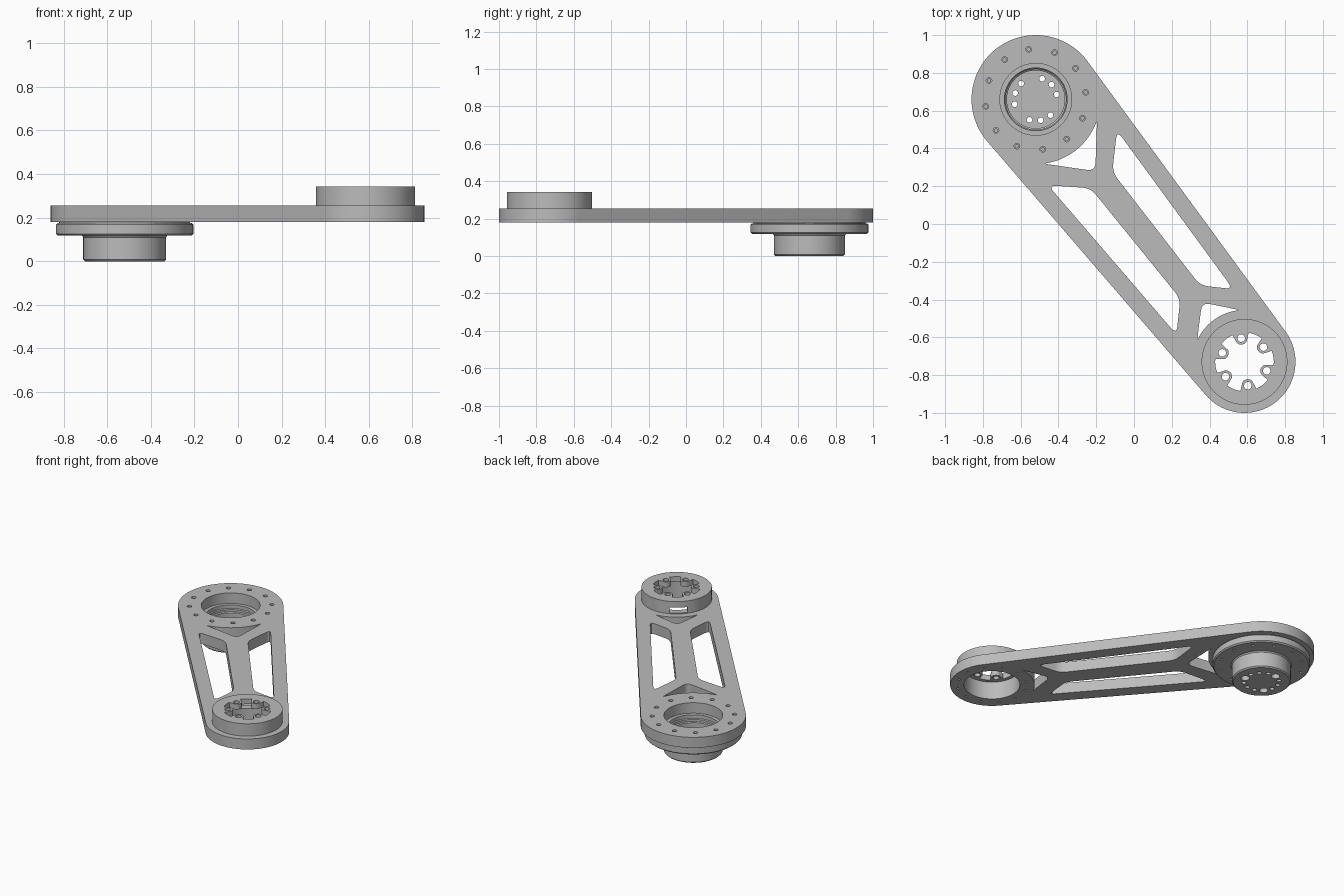
import bpy, bmesh, math
from math import sin, cos, pi, radians
from mathutils import Vector

if "Cube" in bpy.data.objects:
    bpy.data.objects.remove(bpy.data.objects["Cube"], do_unlink=True)

BIG = Vector((-0.52, 0.66))      # centre of the wide end
SMALL = Vector((0.585, -0.73))   # centre of the narrow end
BIG_R, SMALL_R = 0.34, 0.27
Z0, Z1, TOP = 0.18, 0.255, 0.343
axis = SMALL - BIG
axis_angle = math.atan2(axis.y, axis.x)

metal = bpy.data.materials.new("light_grey_metal")
metal.use_nodes = True
grey = (0.5, 0.5, 0.5, 1)
metal.diffuse_color = grey
metal.node_tree.nodes["Principled BSDF"].inputs["Base Color"].default_value = grey


def arc(c, r, a0, a1, n):
    return [c + Vector((cos(a), sin(a))) * r
            for a in (a0 + (a1 - a0) * i / n for i in range(n + 1))]


def circle(c, r, n=64):
    return arc(c, r, 0, 2 * pi, n)[:-1]


def ring(c, r, start, angles):
    return [c + Vector((cos(radians(start + a)), sin(radians(start + a)))) * r for a in angles]


def fillet(points, size):
    """Round the sharp corners of a 2D outline."""
    out = []
    for i, p in enumerate(points):
        a, b = points[i - 1] - p, points[(i + 1) % len(points)] - p
        if a.angle(b) > radians(150):
            out.append(p)
            continue
        pa = p + a.normalized() * min(size, a.length * 0.45)
        pb = p + b.normalized() * min(size, b.length * 0.45)
        for k in range(7):
            t = k / 6
            out.append(pa * (1 - t) ** 2 + p * 2 * t * (1 - t) + pb * t * t)
    return out


def make(name, bm):
    bmesh.ops.recalc_face_normals(bm, faces=bm.faces)
    mesh = bpy.data.meshes.new(name)
    bm.to_mesh(mesh)
    bm.free()
    mesh.materials.append(metal)
    ob = bpy.data.objects.new(name, mesh)
    bpy.context.collection.objects.link(ob)
    return ob


def prism(name, outlines, z0, z1):
    """Extrude one or more separate outlines."""
    bm = bmesh.new()
    for pts in outlines:
        f = bm.faces.new([bm.verts.new((p.x, p.y, z0)) for p in pts])
        ext = bmesh.ops.extrude_face_region(bm, geom=[f])["geom"]
        bmesh.ops.translate(bm, vec=(0, 0, z1 - z0),
                            verts=[v for v in ext if isinstance(v, bmesh.types.BMVert)])
    return make(name, bm)


def lathe(name, c, profile, n=96):
    bm = bmesh.new()
    verts = [bm.verts.new((c.x + r, c.y, z)) for r, z in profile]
    edges = [bm.edges.new(e) for e in zip(verts, verts[1:])]
    bmesh.ops.spin(bm, geom=verts + edges, cent=(c.x, c.y, 0), axis=(0, 0, 1),
                   angle=2 * pi, steps=n, use_duplicate=False)
    bmesh.ops.remove_doubles(bm, verts=bm.verts, dist=1e-5)
    return make(name, bm)


def select_only(ob):
    bpy.ops.object.select_all(action="DESELECT")
    ob.select_set(True)
    bpy.context.view_layer.objects.active = ob


def cut(ob, outlines, z0, z1):
    cutter = prism("cutter", outlines, z0, z1)
    cutter.hide_render = True
    mod = ob.modifiers.new("cut", "BOOLEAN")
    mod.operation, mod.solver, mod.object = "DIFFERENCE", "EXACT", cutter
    select_only(ob)
    bpy.ops.object.modifier_apply(modifier=mod.name)
    bpy.data.objects.remove(cutter, do_unlink=True)


def holes(centres, r, n=16):
    return [circle(c, r, n) for c in centres]


every30 = range(0, 360, 30)
every60 = range(0, 360, 60)
big_bolts = ring(BIG, 0.267, 98, every30)

# Arm plate: two circles joined by tangents
b = math.acos((BIG_R - SMALL_R) / axis.length)
outline = (arc(BIG, BIG_R, axis_angle + b, axis_angle + 2 * pi - b, 56)
           + arc(SMALL, SMALL_R, axis_angle - b, axis_angle + b, 48))
arm = prism("arm_plate", [outline], Z0, Z1)

# Lightening windows, leaving a central spine with forked ends
right_window = [Vector(p) for p in ((-0.09, 0.495), (-0.115, 0.275), (0.35, -0.325), (0.525, -0.345))]
left_window = [Vector(p) for p in ((-0.455, 0.205), (-0.23, 0.19), (0.245, -0.395), (0.225, -0.585))]
big_triangle = [Vector((-0.205, 0.28))] + arc(BIG, 0.343, radians(-19), radians(-83), 18)
small_triangle = [Vector((0.36, -0.415))] + arc(SMALL, 0.275, radians(156), radians(95), 18)
windows = [fillet(o, 0.045) for o in (right_window, left_window, big_triangle, small_triangle)]
cut(arm, windows, 0.1, 0.4)

# Bores and bolt holes of the plate
cut(arm, [circle(BIG, 0.19, 96), circle(SMALL, 0.18, 96)] + holes(big_bolts, 0.015), 0.1, 0.4)
cut(arm, holes(ring(SMALL, 0.225, 98, every30), 0.008, 12), 0.1, 0.22)

# Raised boss, hollow from below
boss = prism("output_boss", [circle(SMALL, 0.227, 96)], Z1, TOP)
cut(boss, [circle(SMALL, 0.18, 96)], 0.2, 0.305)

# Lobed opening with six inward lugs
LUG_D, LUG_R, OPEN_R = 0.127, 0.034, 0.155


def opening_radius(a):
    phi = (a - radians(98) + pi / 6) % (pi / 3) - pi / 6
    side = LUG_R ** 2 - (LUG_D * sin(phi)) ** 2
    return LUG_D * cos(phi) - math.sqrt(side) if side > 0 else OPEN_R


lobes = []
for i in range(180):
    a = radians(2 * i)
    lobes.append(SMALL + Vector((cos(a), sin(a))) * opening_radius(a))
cut(boss, [lobes], 0.28, 0.4)
cut(boss, holes(ring(SMALL, LUG_D, 98, every60), 0.02, 20), 0.28, 0.4)

# Cable slot in the boss wall, facing along the arm
u = -axis.normalized()
v = Vector((-u.y, u.x)) * 0.058
slot = [SMALL + u * 0.14 - v, SMALL + u * 0.26 - v, SMALL + u * 0.26 + v, SMALL + u * 0.14 + v]
cut(boss, [slot], 0.262, 0.3)

# Flanged hub cup below the wide end
hub = lathe("flanged_hub", BIG, [
    (0, 0), (0.182, 0), (0.19, 0.008), (0.19, 0.11), (0.196, 0.118), (0.307, 0.118),
    (0.315, 0.126), (0.315, 0.168), (0.308, 0.175), (0.3, 0.175), (0.3, 0.18),
    (0.166, 0.18), (0.166, 0.155), (0.16, 0.15), (0.16, 0.135), (0.153, 0.13),
    (0.153, 0.05), (0, 0.05)])
small_holes = ring(BIG, 0.114, 13, [s + k for s in (0, 120, 240) for k in (0, 30, 60)])
cut(hub, holes(small_holes, 0.015), -0.1, 0.1)
cut(hub, holes(ring(BIG, 0.114, 103, (0, 120, 240)), 0.028, 24), -0.1, 0.035)
cut(hub, holes(big_bolts, 0.009, 12), 0.05, 0.15)
cut(hub, holes(big_bolts, 0.009, 12), 0.165, 0.25)

for ob in (arm, boss, hub):
    select_only(ob)
    bpy.ops.object.shade_smooth_by_angle(angle=radians(30))
